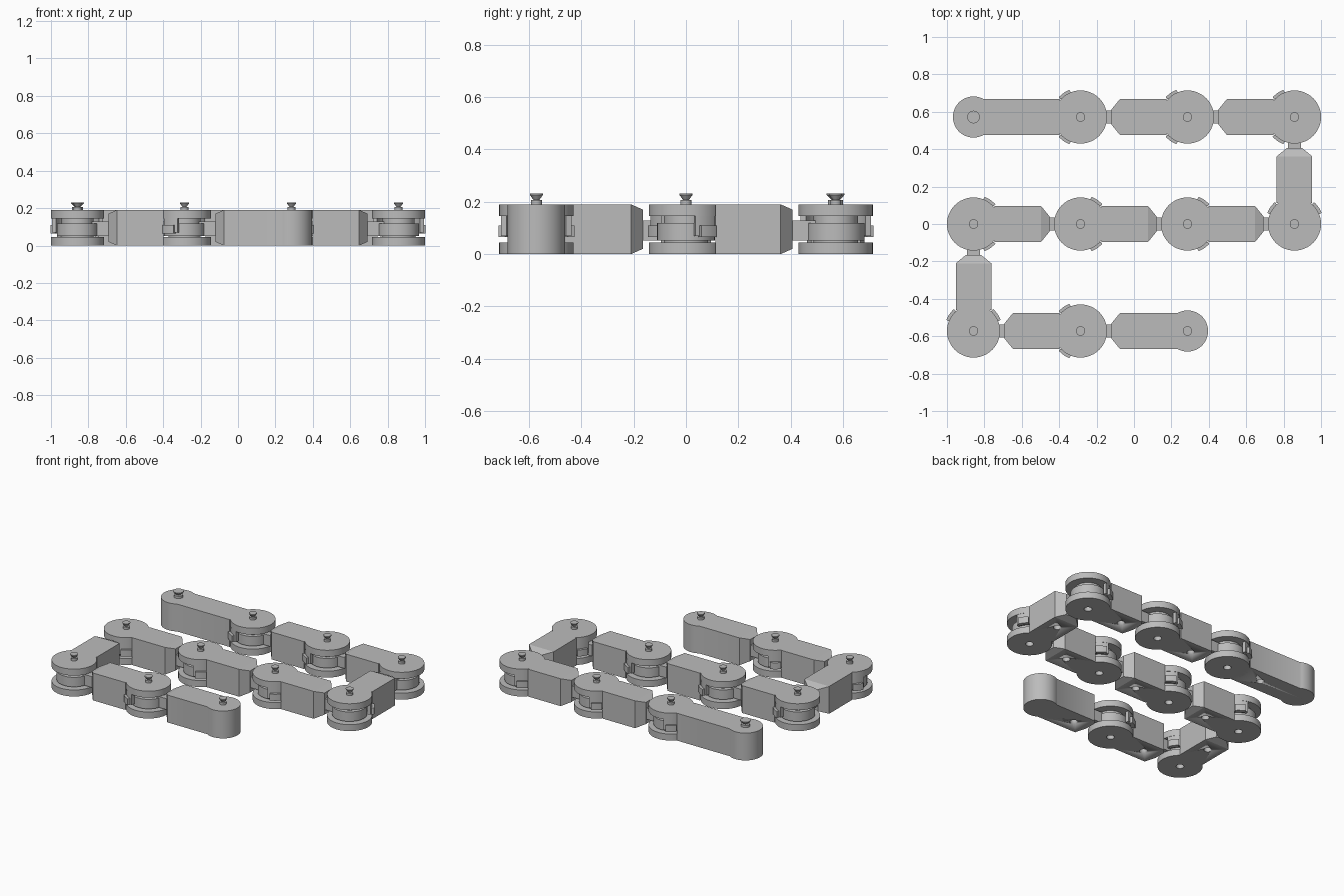
import bpy, bmesh
from math import cos, sin, radians, atan2, pi
from mathutils import Matrix, Vector

if "Cube" in bpy.data.objects:
    bpy.data.objects.remove(bpy.data.objects["Cube"])

# Single grey material
grey = bpy.data.materials.new("plain grey")
grey.use_nodes = True
grey.diffuse_color = (0.5, 0.5, 0.5, 1)
grey.node_tree.nodes["Principled BSDF"].inputs["Base Color"].default_value = (0.5, 0.5, 0.5, 1)

HEIGHT, PITCH, HALF = 0.19, 0.572, 0.095
DISC, ROUND, KNUCKLE = 0.142, 0.11, 0.11
LOW, HIGH = 0.045, 0.145        # gap between the fork discs


def finish(name, bm, matrix, smooth=True):
    """Turn a bmesh into a placed object."""
    bmesh.ops.recalc_face_normals(bm, faces=bm.faces[:])
    mesh = bpy.data.meshes.new(name)
    bm.to_mesh(mesh)
    bm.free()
    mesh.materials.append(grey)
    ob = bpy.data.objects.new(name, mesh)
    bpy.context.collection.objects.link(ob)
    ob.matrix_world = matrix
    if smooth:
        bpy.ops.object.select_all(action='DESELECT')
        ob.select_set(True)
        bpy.context.view_layer.objects.active = ob
        bpy.ops.object.shade_smooth_by_angle(angle=radians(30))
    return ob


def lathe(name, profile, matrix, at=0.0, sides=48):
    """Spin an (r, z) profile that starts and ends on the axis."""
    bm = bmesh.new()
    verts = [bm.verts.new((r, 0, z)) for r, z in profile]
    edges = [bm.edges.new(pair) for pair in zip(verts, verts[1:])]
    bmesh.ops.spin(bm, geom=verts + edges, axis=(0, 0, 1), cent=(0, 0, 0),
                   angle=2 * pi, steps=sides, use_duplicate=False)
    bmesh.ops.remove_doubles(bm, verts=bm.verts[:], dist=0.0002)
    return finish(name, bm, matrix @ Matrix.Translation((at, 0, 0)))


def prism(name, outline, z0, z1, matrix):
    """Extrude a plan outline between two heights."""
    bm = bmesh.new()
    face = bm.faces.new([bm.verts.new((x, y, z0)) for x, y in outline])
    top = bmesh.ops.extrude_face_region(bm, geom=[face])["geom"]
    bmesh.ops.translate(bm, vec=(0, 0, z1 - z0),
                        verts=[g for g in top if isinstance(g, bmesh.types.BMVert)])
    return finish(name, bm, matrix)


def arc(radius, start, end, centre=0.0, steps=16):
    angles = [radians(start + (end - start) * i / steps) for i in range(steps + 1)]
    return [(centre + radius * cos(a), radius * sin(a)) for a in angles]


def taper(matrix):
    """Wedge between the narrow neck and the full body."""
    bm = bmesh.new()
    rings = []
    for x, half, inset in ((0.165, 0.04, 0.02), (0.21, HALF, 0)):
        rings.append([bm.verts.new((x, y, z)) for y, z in (
            (-half, inset), (half, inset), (half, HEIGHT - inset), (-half, HEIGHT - inset))])
    for ring in rings:
        bm.faces.new(ring)
    for i in range(4):
        j = (i + 1) % 4
        bm.faces.new((rings[0][i], rings[0][j], rings[1][j], rings[1][i]))
    finish("neck_taper", bm, matrix, smooth=False)


def pin(matrix, at, radius):
    """Collar with a flared head on top of a joint."""
    r = radius
    lathe("locking_pin", [(0, HEIGHT - 0.01), (r * 0.85, HEIGHT - 0.01), (r * 0.85, 0.206),
                          (r * 0.45, 0.207), (r, 0.226), (r, 0.231), (0, 0.231)],
          matrix, at, 24)


def fork(matrix):
    """Two round plates and the curved stops at the far end of a link."""
    lathe("upper_disc", [(0, HIGH), (DISC, HIGH), (DISC, HEIGHT), (0, HEIGHT)], matrix, PITCH)
    lathe("lower_disc", [(0, 0.03), (0.025, 0.03), (0.025, 0), (DISC, 0),
                         (DISC, LOW), (0, LOW)], matrix, PITCH)
    pin(matrix, PITCH, 0.025)
    for side in (1, -1):
        for name, inner, outer, first, last, z0, z1 in (
                ("stop_wall", 0.118, 0.14, 105, 142, 0.07, HIGH),
                ("stop_lip", 0.13, 0.157, 112, 138, 0.065, 0.11)):
            outline = (arc(outer, side * first, side * last, PITCH)
                       + arc(inner, side * last, side * first, PITCH))
            prism(name, outline, z0, z1, matrix)


def knuckle(matrix):
    """Inner hub that turns between the fork plates of the previous link."""
    lathe("knuckle_hub", [(0, LOW), (0.085, LOW), (0.085, 0.052), (KNUCKLE, 0.052),
                          (KNUCKLE, 0.118), (0.085, 0.118), (0.085, HIGH), (0, HIGH)], matrix)
    prism("neck", [(0.06, -0.035), (0.18, -0.035), (0.18, 0.035), (0.06, 0.035)],
          0.052, 0.128, matrix)
    taper(matrix)


def body(matrix, outline, hole_x):
    """Main bar with a socket underneath."""
    bar = prism("link_body", outline, 0, HEIGHT, matrix)
    cutter = lathe("socket_cutter", [(0, -0.02), (0.025, -0.02), (0.025, 0.03), (0, 0.03)],
                   matrix, hole_x, 24)
    cutter.hide_render = True
    cutter.hide_set(True)
    cut = bar.modifiers.new("socket", 'BOOLEAN')
    cut.operation = 'DIFFERENCE'
    cut.object = cutter


# Joints in order along the folded chain
across = [-1.5, -0.5, 0.5, 1.5]
joints = ([(c * PITCH, PITCH) for c in across]
          + [(c * PITCH, 0) for c in reversed(across)]
          + [(c * PITCH, -PITCH) for c in across[:3]])

lean = HALF / ROUND
corner = 180 - 180 / pi * atan2(lean, (1 - lean * lean) ** 0.5)
count = len(joints) - 1
for i in range(count):
    a, b = Vector(joints[i]), Vector(joints[i + 1])
    step = b - a
    frame = Matrix.Translation((a.x, a.y, 0)) @ Matrix.Rotation(atan2(step.y, step.x), 4, 'Z')
    near, far = 0.21, PITCH - 0.112
    if i == 0:
        # First link: rounded start
        body(frame, arc(ROUND, 180 - corner, 180 + corner, steps=40)
             + [(far, -HALF), (far, HALF)], 0.3)
        pin(frame, 0, 0.034)
    elif i == count - 1:
        # Last link: rounded finish
        body(frame, [(near, HALF), (near, -HALF)]
             + arc(ROUND, -corner, corner, PITCH, steps=40), 0.3)
        pin(frame, PITCH, 0.025)
    else:
        body(frame, [(near, -HALF), (far, -HALF), (far, HALF), (near, HALF)], 0.3)
    if i > 0:
        knuckle(frame)
    if i < count - 1:
        fork(frame)
